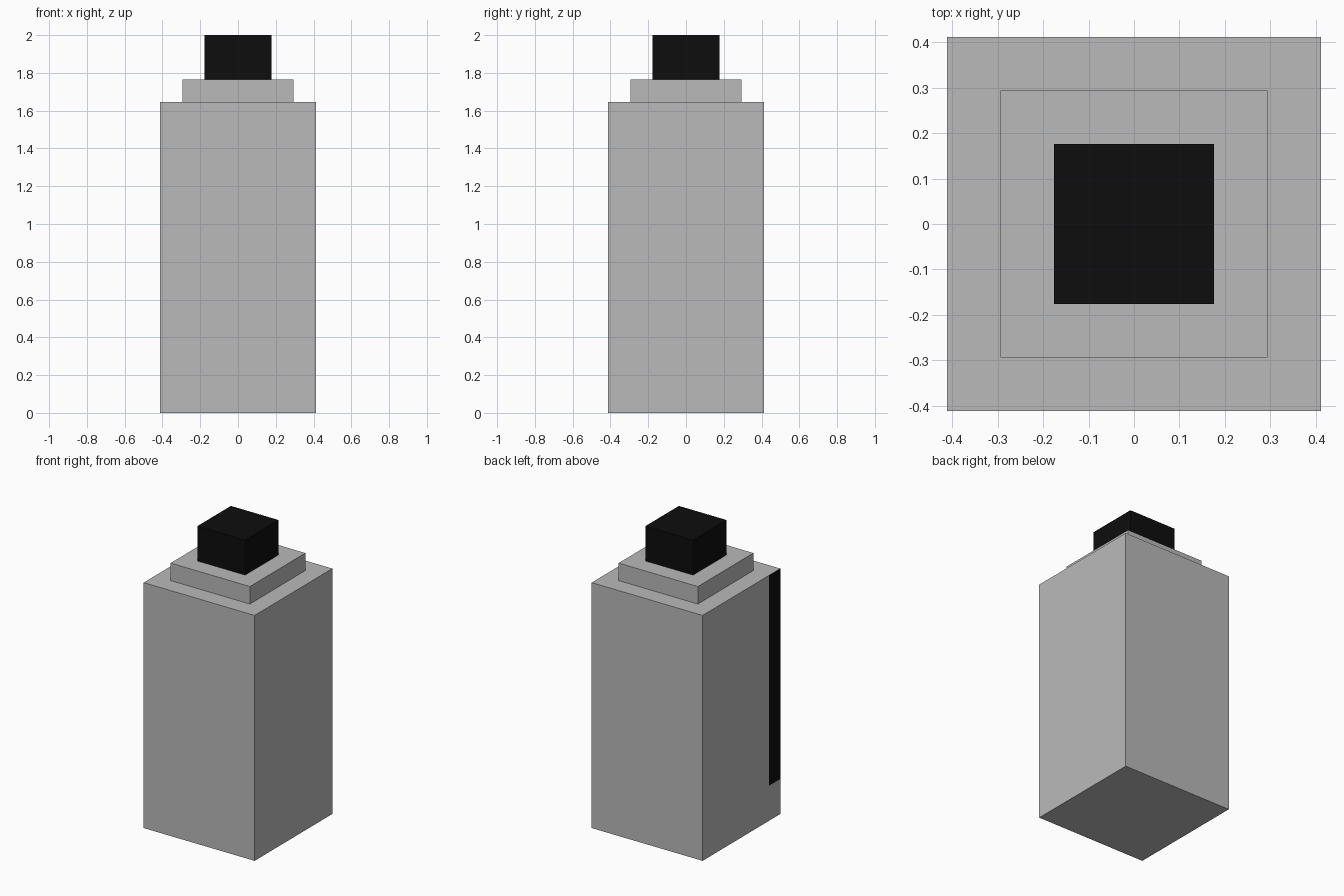
import bpy, bmesh
from mathutils import Vector

if "Cube" in bpy.data.objects:
    bpy.data.objects.remove(bpy.data.objects["Cube"])

U = 2 / 17  # the whole model sits on a 17-unit-high block grid


def material(name, rgb):
    m = bpy.data.materials.new(name)
    m.diffuse_color = (*rgb, 1)
    m.use_nodes = True
    m.node_tree.nodes["Principled BSDF"].inputs["Base Color"].default_value = m.diffuse_color
    return m


grey = material("light grey", (0.49, 0.49, 0.49))
black = material("black", (0.004, 0.004, 0.004))


def block(name, width, z0, z1, mats, stripe=False):
    """Square block centred on the z axis; sizes in grid units."""
    bm = bmesh.new()
    bmesh.ops.create_cube(bm, size=1)
    for v in bm.verts:
        v.co = Vector((v.co.x * width, v.co.y * width,
                       z0 + (v.co.z + 0.5) * (z1 - z0))) * U
    if stripe:
        # black stripe cut into the left face, along its front edge
        y_cut, z_cut = (1 - width / 2) * U, 2 * U
        for co, no in (((0, y_cut, 0), (0, 1, 0)), ((0, 0, z_cut), (0, 0, 1))):
            side = [f for f in bm.faces if f.normal.x < -0.9]
            edges = {e for f in side for e in f.edges}
            verts = {v for f in side for v in f.verts}
            bmesh.ops.bisect_plane(bm, geom=side + list(edges) + list(verts),
                                   plane_co=co, plane_no=no)
            bm.normal_update()
        for f in bm.faces:
            c = f.calc_center_median()
            if f.normal.x < -0.9 and c.y < y_cut and c.z > z_cut:
                f.material_index = 1
    me = bpy.data.meshes.new(name)
    bm.to_mesh(me)
    bm.free()
    for m in mats:
        me.materials.append(m)
    ob = bpy.data.objects.new(name, me)
    bpy.context.collection.objects.link(ob)


block("bottle_body", 7, 0, 14, [grey, black], stripe=True)
block("bottle_shoulder", 5, 14, 15, [grey])
block("bottle_cap", 3, 15, 17, [black])
